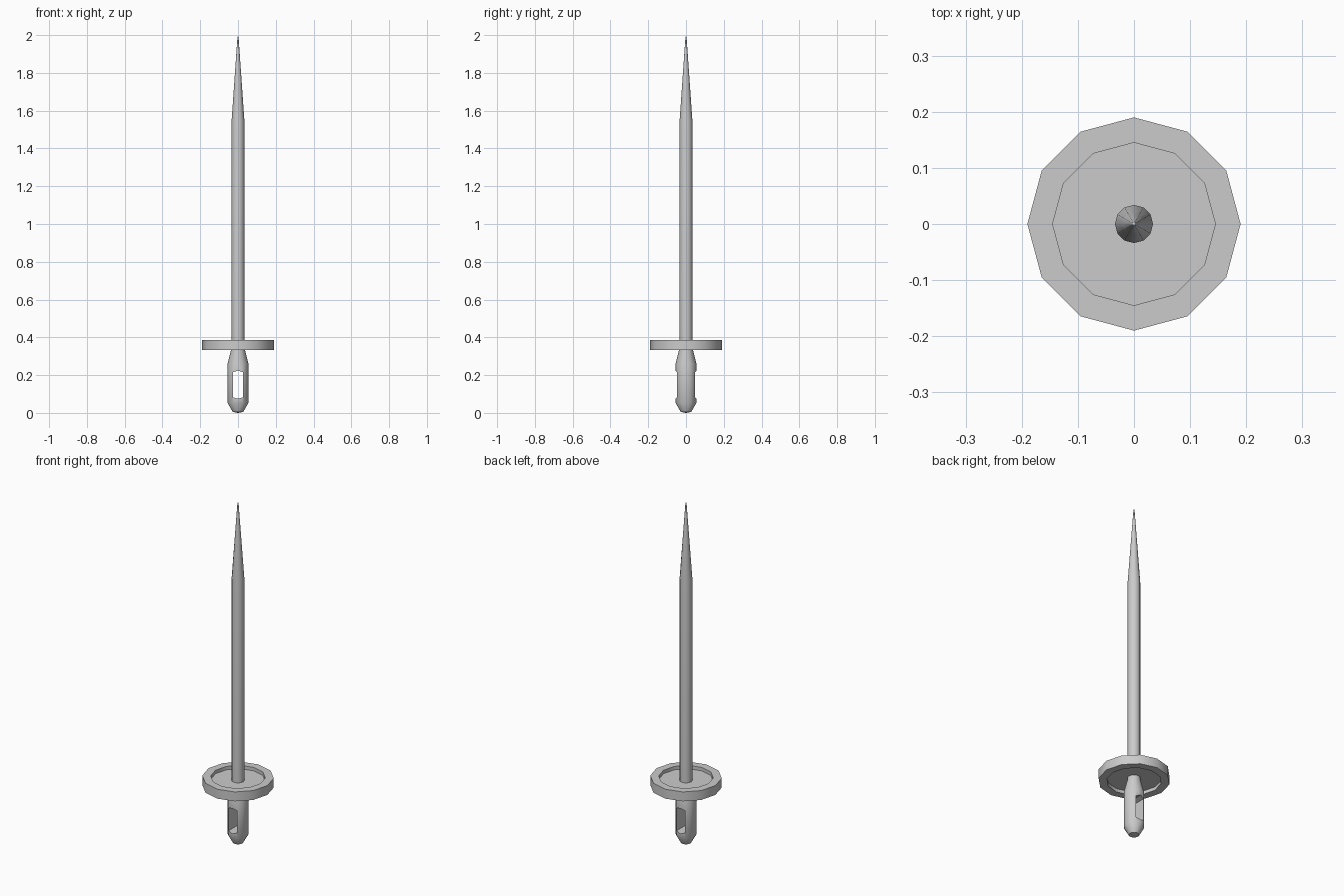
import bpy, bmesh
from math import cos, sin, pi, radians

if "Cube" in bpy.data.objects:
    bpy.data.objects.remove(bpy.data.objects["Cube"])

SIDES = 12


def make_object(name, bm):
    bmesh.ops.recalc_face_normals(bm, faces=bm.faces[:])
    me = bpy.data.meshes.new(name)
    bm.to_mesh(me)
    bm.free()
    ob = bpy.data.objects.new(name, me)
    bpy.context.collection.objects.link(ob)
    return ob


def lathe(name, profile):
    """Revolve (radius, z) points into a 12-sided solid; radius 0 is a pole."""
    bm = bmesh.new()
    rings = []
    for r, z in profile:
        n = SIDES if r > 0 else 1
        rings.append([bm.verts.new((r * cos(2 * pi * i / SIDES),
                                    r * sin(2 * pi * i / SIDES), z)) for i in range(n)])
    for a, b in zip(rings, rings[1:]):
        for i in range(SIDES):
            j = (i + 1) % SIDES
            quad = [a[i % len(a)], a[j % len(a)], b[j % len(b)], b[i % len(b)]]
            bm.faces.new(list(dict.fromkeys(quad)))
    return make_object(name, bm)


def smooth(ob):
    bpy.ops.object.select_all(action='DESELECT')
    ob.select_set(True)
    bpy.context.view_layer.objects.active = ob
    bpy.ops.object.shade_smooth_by_angle(angle=radians(35))


# Long round blade with a needle tip
blade = lathe("blade", [(0, 0.36), (0.034, 0.36), (0.034, 1.545),
                        (0.019, 1.76), (0.004, 1.975), (0, 2.0)])

# Round guard, dished on both faces
guard = lathe("guard", [(0, 0.367), (0.145, 0.367), (0.145, 0.387), (0.19, 0.387),
                        (0.19, 0.332), (0.145, 0.332), (0.145, 0.352), (0, 0.352)])

# Handle with a rounded pommel
handle = lathe("handle", [(0, 0.0), (0.028, 0.005), (0.055, 0.053), (0.055, 0.26),
                          (0.035, 0.34), (0.035, 0.355), (0, 0.355)])

# Through slot in the handle, slightly peaked at both ends
bm = bmesh.new()
outline = [(-0.027, 0.083), (0, 0.075), (0.027, 0.083),
           (0.027, 0.215), (0, 0.224), (-0.027, 0.215)]
face = bm.faces.new([bm.verts.new((x, -0.1, z)) for x, z in outline])
ext = bmesh.ops.extrude_face_region(bm, geom=[face])
bmesh.ops.translate(bm, vec=(0, 0.2, 0),
                    verts=[v for v in ext["geom"] if isinstance(v, bmesh.types.BMVert)])
cutter = make_object("slot_cutter", bm)
cutter.hide_render = True
cutter.display_type = 'WIRE'

mod = handle.modifiers.new("slot", 'BOOLEAN')
mod.operation = 'DIFFERENCE'
mod.solver = 'EXACT'
mod.object = cutter
bpy.context.view_layer.objects.active = handle
bpy.ops.object.modifier_apply(modifier=mod.name)
bpy.data.objects.remove(cutter)

for part in (blade, guard, handle):
    smooth(part)
